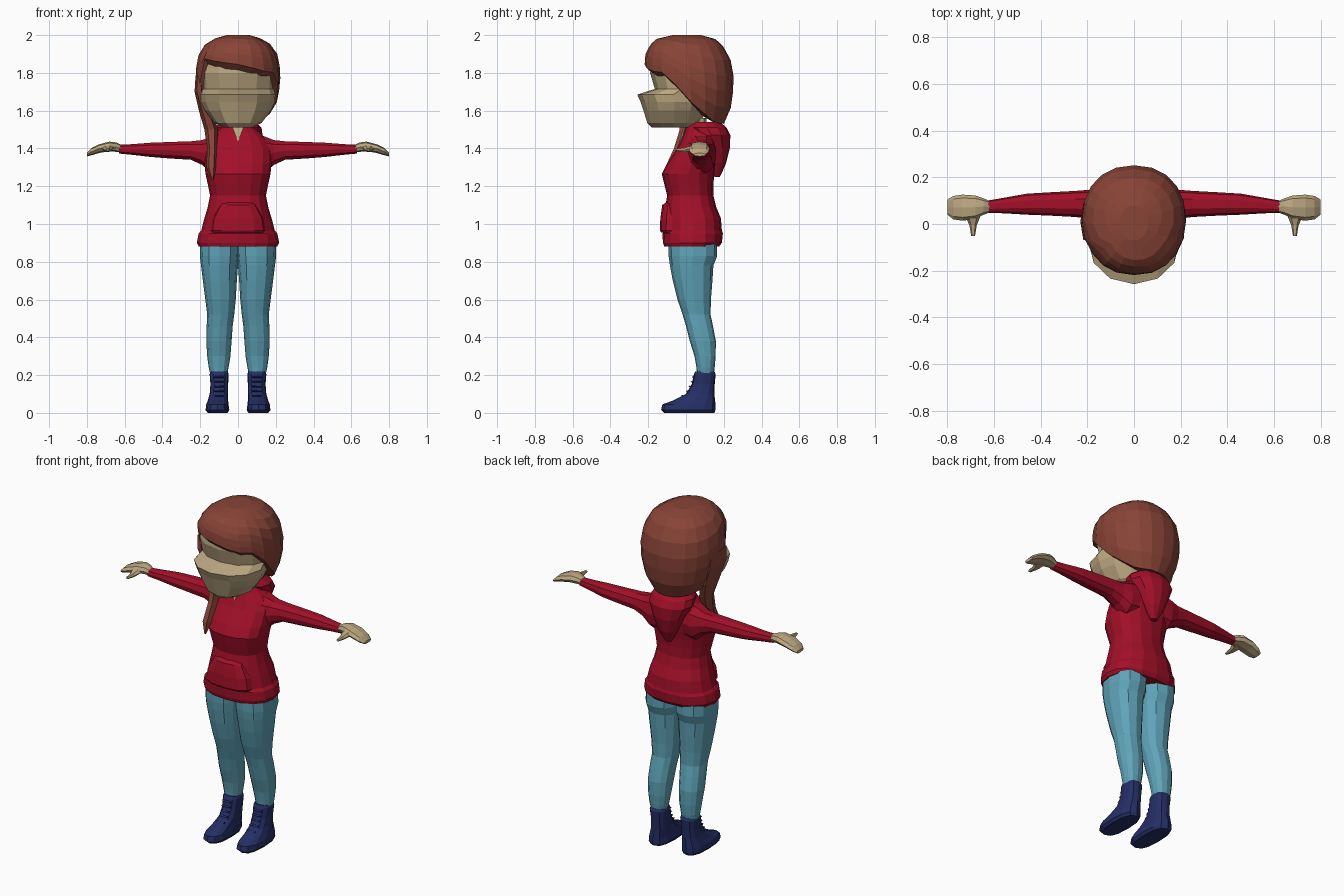
import bpy, bmesh, math


def material(name, rgb):
    m = bpy.data.materials.new(name)
    m.diffuse_color = (*rgb, 1)
    return m


HAIR = material("auburn", (0.25, 0.058, 0.038))
SKIN = material("skin", (0.50, 0.39, 0.22))
RED = material("red_cloth", (0.36, 0.005, 0.022))
DENIM = material("light_denim", (0.115, 0.37, 0.48))
NAVY = material("navy_leather", (0.018, 0.028, 0.13))


def finish(name, bm, mat, mirror=False):
    bmesh.ops.recalc_face_normals(bm, faces=bm.faces)
    me = bpy.data.meshes.new(name)
    bm.to_mesh(me)
    bm.free()
    me.materials.append(mat)
    ob = bpy.data.objects.new(name, me)
    bpy.context.collection.objects.link(ob)
    if mirror:
        ob.modifiers.new("mirror", 'MIRROR').use_mirror_merge = False
    return ob


def unit(a, p):
    """Point on a unit superellipse."""
    f = lambda v: math.copysign(abs(v) ** (2 / p), v) if abs(v) > 1e-6 else 0
    return f(math.cos(a)), f(math.sin(a))


def bridge(bm, rings):
    for a, b in zip(rings, rings[1:]):
        for i in range(len(a)):
            j = (i + 1) % len(a)
            bm.faces.new((a[i], a[j], b[j], b[i]))


def loft(name, rings, mat, axis='z', n=12, p=2.3, mirror=False):
    """rings: (position on axis, u0, u1, v0, v1) bounds of each cross-section."""
    bm = bmesh.new()
    place = {'z': lambda t, u, v: (u, v, t),
             'x': lambda t, u, v: (t, u, v),
             'y': lambda t, u, v: (u, t, v)}[axis]
    loops = []
    for t, u0, u1, v0, v1 in rings:
        loop = []
        for i in range(n):
            c, s = unit(2 * math.pi * i / n, p)
            loop.append(bm.verts.new(place(t, (u0 + u1) / 2 + c * (u1 - u0) / 2,
                                           (v0 + v1) / 2 + s * (v1 - v0) / 2)))
        loops.append(loop)
    bridge(bm, loops)
    bm.faces.new(loops[0])
    bm.faces.new(loops[-1])
    return finish(name, bm, mat, mirror)


def centred(rows):
    return [(z, -h, h, f, b) for z, h, f, b in rows]


def interp(table, x):
    for a, b in zip(table, table[1:]):
        if x <= b[0]:
            k = max(0, (x - a[0]) / (b[0] - a[0]))
            return [p + (q - p) * k for p, q in zip(a[1:], b[1:])]
    return list(table[-1][1:])


# Head with the overhanging muzzle ledge, and the neck
loft("head", centred([
    (1.51, .075, -.18, .05), (1.535, .125, -.205, .08), (1.60, .175, -.225, .10),
    (1.645, .195, -.24, .12), (1.685, .198, -.258, .12), (1.715, .19, -.165, .12),
    (1.80, .195, -.19, .12), (1.90, .17, -.18, .12)]), SKIN, p=2.1)
loft("neck", centred([(1.40, .05, -.01, .10), (1.56, .05, 0, .11)]), SKIN, n=8)

# Hair cap: columns run from the crown down to a hairline that varies by angle
SHAPE = [(1.53, .13, -.13, .20), (1.56, .165, -.16, .225), (1.65, .208, -.19, .245),
         (1.75, .225, -.21, .253), (1.83, .222, -.22, .25), (1.90, .208, -.215, .225),
         (1.95, .175, -.19, .19), (1.98, .13, -.155, .155), (2.0, .06, -.07, .08)]
HAIRLINE = [(-180, 1.53), (-130, 1.535), (-105, 1.57), (-85, 1.63), (-68, 1.74),
            (-55, 1.875), (0, 1.845), (35, 1.81), (62, 1.80), (80, 1.69),
            (100, 1.60), (130, 1.535), (180, 1.53)]
bm = bmesh.new()
COLS = 20
loops = []
for s in (0, .045, .13, .28, .46, .64, .82, 1):
    loop = []
    for i in range(COLS):
        deg = -180 + 360 * i / COLS
        z = 2.0 - s * (2.0 - interp(HAIRLINE, deg)[0])
        hx, yf, yb = interp(SHAPE, z)
        sx, cy = unit(math.radians(90 - deg), 2.2)
        mid, half = (yf + yb) / 2, (yb - yf) / 2
        loop.append(bm.verts.new((sx * hx, mid - cy * half, z)))
    loops.append(loop)
# unit() returns (cos, sin) of 90-deg, i.e. (sin deg, cos deg)
bridge(bm, loops)
bm.faces.new(loops[0])
under = bm.verts.new((0, .04, 1.60))
for i in range(COLS):
    bm.faces.new((loops[-1][i], loops[-1][(i + 1) % COLS], under))
finish("hair", bm, HAIR)

# Long lock over one shoulder
loft("hair_lock", [
    (1.235, -.14, -.13, -.12, -.105), (1.30, -.168, -.115, -.115, -.04),
    (1.40, -.163, -.112, -.07, .02), (1.50, -.178, -.105, -.04, .06),
    (1.60, -.207, -.14, -.06, .10), (1.70, -.23, -.18, -.08, .10),
    (1.78, -.225, -.19, -.08, .08)], HAIR, n=6, p=2)

# Hooded top: body with waistband, pocket, hood and sleeves
loft("hoodie_body", centred([
    (.88, .208, -.115, .175), (.90, .218, -.122, .19), (.95, .208, -.125, .195),
    (.965, .195, -.115, .19), (1.03, .178, -.115, .185), (1.09, .16, -.11, .16),
    (1.15, .148, -.10, .145), (1.21, .16, -.115, .145), (1.265, .172, -.128, .15),
    (1.32, .178, -.10, .16), (1.40, .178, -.048, .17), (1.45, .15, -.025, .17),
    (1.485, .115, -.01, .17), (1.525, .08, .0, .16)]), RED, n=16)
loft("pocket", centred([
    (.955, .145, -.132, .02), (.965, .15, -.138, .02), (1.03, .14, -.136, .02),
    (1.10, .10, -.126, .02), (1.115, .095, -.105, .02)]), RED, n=12, p=2.6)
loft("hood", centred([
    (1.25, .02, .15, .18), (1.32, .06, .12, .212), (1.40, .095, .08, .232),
    (1.47, .13, .03, .235), (1.51, .125, .01, .215), (1.54, .09, .01, .18)]),
    RED, n=12, p=2.1)
loft("sleeve", [
    (.08, .0, .16, 1.27, 1.485), (.14, .0, .16, 1.265, 1.468), (.19, .022, .147, 1.31, 1.447),
    (.25, .03, .142, 1.338, 1.44), (.36, .036, .136, 1.345, 1.436),
    (.46, .04, .13, 1.353, 1.432), (.56, .046, .112, 1.365, 1.424),
    (.63, .047, .10, 1.372, 1.42)], RED, axis='x', n=10, mirror=True)

# Skin showing in the collar notch
bm = bmesh.new()
notch = [bm.verts.new(c) for c in ((-.035, -.008, 1.525), (.035, -.008, 1.525), (0, -.036, 1.435))]
solid = bmesh.ops.extrude_face_region(bm, geom=[bm.faces.new(notch)])["geom"]
bmesh.ops.translate(bm, vec=(0, .009, 0), verts=[g for g in solid if isinstance(g, bmesh.types.BMVert)])
finish("collar_notch", bm, SKIN)

# Hands
loft("hand", [
    (.61, .052, .095, 1.378, 1.415), (.645, .04, .11, 1.382, 1.432),
    (.68, .022, .122, 1.385, 1.436), (.735, .014, .126, 1.376, 1.422),
    (.775, .02, .12, 1.364, 1.402), (.80, .04, .105, 1.358, 1.376)],
    SKIN, axis='x', n=8, mirror=True)
loft("thumb", [
    (-.052, .682, .698, 1.386, 1.399), (-.005, .674, .706, 1.38, 1.405),
    (.03, .66, .722, 1.384, 1.418), (.06, .65, .735, 1.39, 1.42)],
    SKIN, axis='y', n=6, mirror=True)

# Trousers
loft("trouser_leg", [
    (.19, .06, .143, .06, .145), (.24, .05, .155, .055, .152), (.30, .04, .163, .045, .157),
    (.38, .034, .168, .02, .158), (.46, .028, .166, .0, .143), (.52, .02, .163, -.018, .13),
    (.60, .012, .173, -.045, .132), (.70, .006, .186, -.07, .14), (.78, .0, .196, -.085, .145),
    (.83, -.006, .202, -.092, .165), (.92, -.01, .20, -.095, .165)],
    DENIM, n=12, mirror=True)

# Boots with lace bars
loft("boot", [
    (0, .055, .16, -.115, .15), (.015, .046, .172, -.132, .156), (.045, .05, .168, -.125, .156),
    (.065, .052, .16, -.07, .154), (.10, .052, .15, .0, .15), (.15, .052, .146, .03, .152),
    (.205, .05, .15, .042, .157), (.22, .055, .145, .05, .15)],
    NAVY, n=12, p=2.6, mirror=True)
for k in range(5):
    z, y = .085 + .025 * k, (-.028, -.002, .012, .023, .03)[k]
    loft("lace", [(.075, y, y + .02, z, z + .01), (.125, y, y + .02, z, z + .01)],
         NAVY, axis='x', n=4, p=2, mirror=True)
